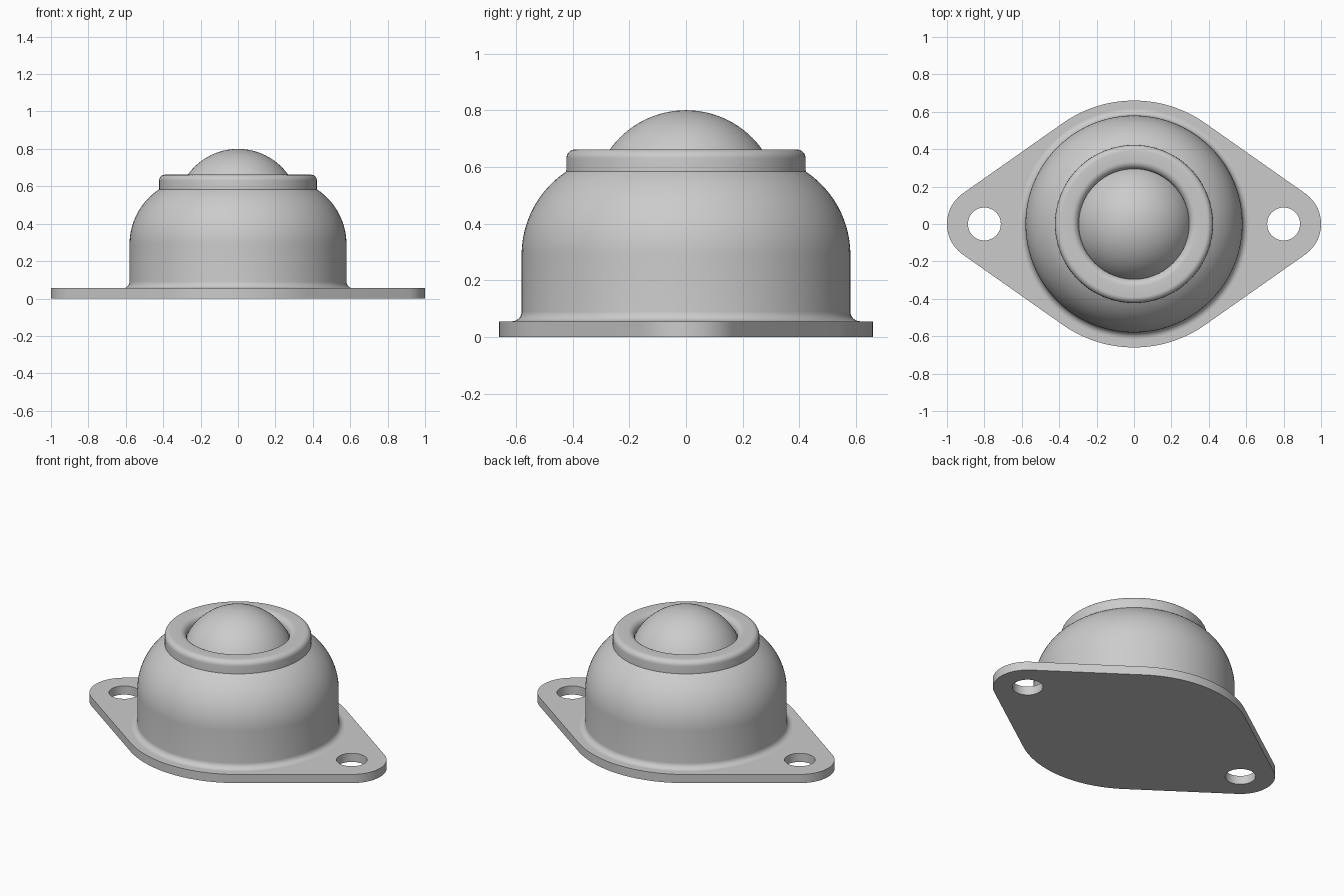
import bpy, bmesh
from math import sin, cos, pi, acos, radians

if "Cube" in bpy.data.objects:
    bpy.data.objects.remove(bpy.data.objects["Cube"], do_unlink=True)

steel = bpy.data.materials.new("light grey steel")
steel.use_nodes = True
grey = (0.6, 0.6, 0.6, 1)
steel.diffuse_color = grey
steel.node_tree.nodes["Principled BSDF"].inputs["Base Color"].default_value = grey


def arc(cx, cy, r, start, end, steps):
    """Points on an arc, angles in radians."""
    angles = [start + (end - start) * i / steps for i in range(steps + 1)]
    return [(cx + r * cos(a), cy + r * sin(a)) for a in angles]


def finish(obj):
    obj.data.materials.clear()
    obj.data.materials.append(steel)
    bpy.ops.object.select_all(action='DESELECT')
    bpy.context.view_layer.objects.active = obj
    obj.select_set(True)
    bpy.ops.object.shade_smooth_by_angle(angle=radians(30))


def from_bmesh(name, bm):
    bmesh.ops.recalc_face_normals(bm, faces=bm.faces)
    mesh = bpy.data.meshes.new(name)
    bm.to_mesh(mesh)
    bm.free()
    obj = bpy.data.objects.new(name, mesh)
    bpy.context.collection.objects.link(obj)
    return obj


# Mounting flange: large middle disc joined by tangents to two small ends
THICK, MID_R, END_R, END_X, HOLE_R = 0.055, 0.66, 0.2, 0.8, 0.088
t = acos((MID_R - END_R) / END_X)
outline = (arc(END_X, 0, END_R, -t, t, 24) + arc(0, 0, MID_R, t, pi - t, 32)
           + arc(-END_X, 0, END_R, pi - t, pi + t, 24)
           + arc(0, 0, MID_R, pi + t, 2 * pi - t, 32))
bm = bmesh.new()
base = bm.faces.new([bm.verts.new((x, y, 0)) for x, y in outline])
top = bmesh.ops.extrude_face_region(bm, geom=[base], use_keep_orig=True)
bmesh.ops.translate(bm, vec=(0, 0, THICK),
                    verts=[g for g in top["geom"] if isinstance(g, bmesh.types.BMVert)])
bmesh.ops.remove_doubles(bm, verts=bm.verts, dist=0.0001)
flange = from_bmesh("mounting_flange", bm)

# Bolt holes
for side in (-1, 1):
    bpy.ops.mesh.primitive_cylinder_add(vertices=48, radius=HOLE_R, depth=0.4,
                                        location=(side * END_X, 0, 0))
    cutter = bpy.context.object
    cutter.name = "bolt_hole_cutter"
    cutter.hide_render = True
    mod = flange.modifiers.new("bolt_hole", 'BOOLEAN')
    mod.operation = 'DIFFERENCE'
    mod.solver = 'EXACT'
    mod.object = cutter
    bpy.context.view_layer.objects.active = flange
    bpy.ops.object.modifier_apply(modifier=mod.name)
    bpy.data.objects.remove(cutter, do_unlink=True)
finish(flange)

# Housing: base fillet, straight wall, dome shoulder, rounded collar, inner lip
profile = (arc(0.615, 0.09, 0.035, 1.5 * pi, pi, 8)
           + arc(0.228, 0.29, 0.352, 0, 0.985, 20)
           + arc(0.39, 0.63, 0.032, 0, pi / 2, 8)
           + arc(0.335, 0.622, 0.04, pi / 2, pi, 8)
           + [(0.295, 0.59)])
bm = bmesh.new()
points = [bm.verts.new((r, 0, z)) for r, z in profile]
edges = [bm.edges.new(pair) for pair in zip(points, points[1:])]
bmesh.ops.spin(bm, geom=points + edges, cent=(0, 0, 0), axis=(0, 0, 1),
               angle=2 * pi, steps=96, use_merge=True)
bmesh.ops.remove_doubles(bm, verts=bm.verts, dist=0.0001)
finish(from_bmesh("housing", bm))

# Ball held in the collar
bpy.ops.mesh.primitive_uv_sphere_add(segments=96, ring_count=48, radius=0.33,
                                     location=(0, 0, 0.47))
ball = bpy.context.object
ball.name = "ball"
finish(ball)
